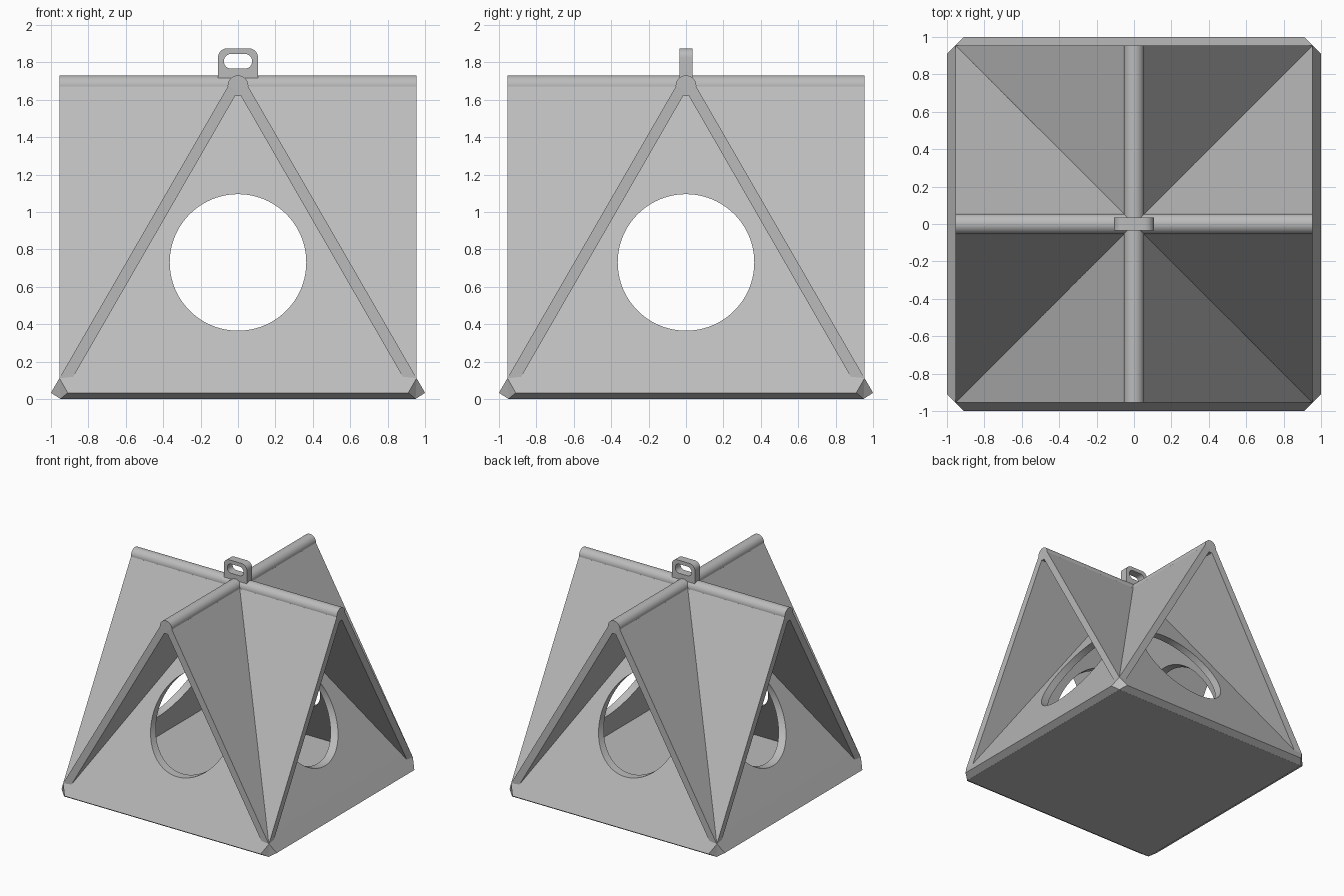
import bpy, bmesh, math
from mathutils import Matrix

if "Cube" in bpy.data.objects:
    bpy.data.objects.remove(bpy.data.objects["Cube"])

HALF = 0.955      # half length of each tent
RIDGE_Z = 1.675   # height of the ridge tube axis
HOLE_Z, HOLE_R = 0.73, 0.365

grey = bpy.data.materials.new("plain_grey")
grey.use_nodes = True
grey.diffuse_color = (0.5, 0.5, 0.5, 1)
grey.node_tree.nodes["Principled BSDF"].inputs["Base Color"].default_value = (0.5, 0.5, 0.5, 1)


def add_object(name, data):
    ob = bpy.data.objects.new(name, data)
    bpy.context.collection.objects.link(ob)
    if not data.materials:
        data.materials.append(grey)
    return ob


def mesh_object(name, bm):
    bmesh.ops.recalc_face_normals(bm, faces=bm.faces)
    me = bpy.data.meshes.new(name)
    bm.to_mesh(me)
    bm.free()
    return add_object(name, me)


def smooth(ob):
    bpy.ops.object.select_all(action="DESELECT")
    ob.select_set(True)
    bpy.context.view_layer.objects.active = ob
    bpy.ops.object.shade_smooth_by_angle(angle=math.radians(35))


def cylinder_along_y(name, radius, length, z, sides):
    bm = bmesh.new()
    bmesh.ops.create_cone(bm, cap_ends=True, segments=sides, radius1=radius,
                          radius2=radius, depth=length)
    bmesh.ops.rotate(bm, verts=bm.verts, matrix=Matrix.Rotation(math.pi / 2, 3, "X"))
    bmesh.ops.translate(bm, verts=bm.verts, vec=(0, 0, z))
    return mesh_object(name, bm)


def roof_panel(name, turn):
    # Sloping slab facing -y; each row is depth, height, half width
    rows = [(1.0, 0.033, 0.91), (HALF, 0.111, HALF), (0.053, 1.673, HALF),
            (0.002, 1.644, HALF), (0.949, 0.0, 0.95)]
    bm = bmesh.new()
    left = [bm.verts.new((w, -d, z)) for d, z, w in rows]
    right = [bm.verts.new((-w, -d, z)) for d, z, w in rows]
    n = len(rows)
    for i in range(n):
        j = (i + 1) % n
        bm.faces.new((left[i], left[j], right[j], right[i]))
    for side in (left, right):
        bm.faces.new(side[1:])                       # flat gable edge
        bm.faces.new((side[0], side[1], side[-1]))   # clipped corner
    ob = mesh_object(name, bm)
    # Round opening
    cut = ob.modifiers.new("round_opening", "BOOLEAN")
    cut.operation = "DIFFERENCE"
    cut.solver = "EXACT"
    cut.object = cutter
    bpy.context.view_layer.update()
    cut_mesh = bpy.data.meshes.new_from_object(
        ob.evaluated_get(bpy.context.evaluated_depsgraph_get()))
    ob.modifiers.clear()
    ob.data = cut_mesh
    ob.data.transform(Matrix.Rotation(turn, 4, "Z"))
    smooth(ob)


cutter = cylinder_along_y("opening_cutter", HOLE_R, 3, HOLE_Z, 96)
cutter.hide_render = True

# Four sloping panels forming two crossed tents
for i, side in enumerate(("front", "left", "back", "right")):
    roof_panel(side + "_roof_panel", i * math.pi / 2)
bpy.data.objects.remove(cutter)

# Ridge tubes
for name, turn in (("lengthwise_ridge", 0), ("crosswise_ridge", math.pi / 2)):
    ridge = cylinder_along_y(name, 0.055, 2 * HALF, RIDGE_Z, 40)
    ridge.data.transform(Matrix.Rotation(turn, 4, "Z"))
    smooth(ridge)

# Floor
bm = bmesh.new()
bmesh.ops.create_cube(bm, size=1, matrix=Matrix.Translation((0, 0, 0.03))
                      @ Matrix.Diagonal((1.896, 1.896, 0.06, 1)))
mesh_object("floor", bm)


# Hanging loop: flat plate with rounded top and a slot
def rounded_outline(half, bottom, top, r_top, r_bottom):
    pts = []
    corners = [(1, top, r_top, 0), (-1, top, r_top, 1),
               (-1, bottom, r_bottom, 2), (1, bottom, r_bottom, 3)]
    for sx, z, r, quarter in corners:
        cx = sx * (half - r)
        cz = z - r if z == top else z + r
        for k in range(9 if r else 1):
            a = (quarter + k / 8) * math.pi / 2
            pts.append((cx + r * math.cos(a), cz + r * math.sin(a)))
    return pts


curve = bpy.data.curves.new("hanging_loop", "CURVE")
curve.dimensions = "2D"
curve.fill_mode = "BOTH"
curve.extrude = 0.035
for outline in (rounded_outline(0.107, 1.713, 1.875, 0.05, 0),
                rounded_outline(0.075, 1.767, 1.844, 0.036, 0.036)):
    spline = curve.splines.new("POLY")
    spline.points.add(len(outline) - 1)
    for p, (x, z) in zip(spline.points, outline):
        p.co = (x, z, 0, 1)
    spline.use_cyclic_u = True
loop_curve = add_object("loop_curve", curve)
bpy.context.view_layer.update()
loop_mesh = bpy.data.meshes.new_from_object(
    loop_curve.evaluated_get(bpy.context.evaluated_depsgraph_get()))
bpy.data.objects.remove(loop_curve)
loop_mesh.transform(Matrix.Rotation(math.pi / 2, 4, "X"))
smooth(add_object("hanging_loop", loop_mesh))
